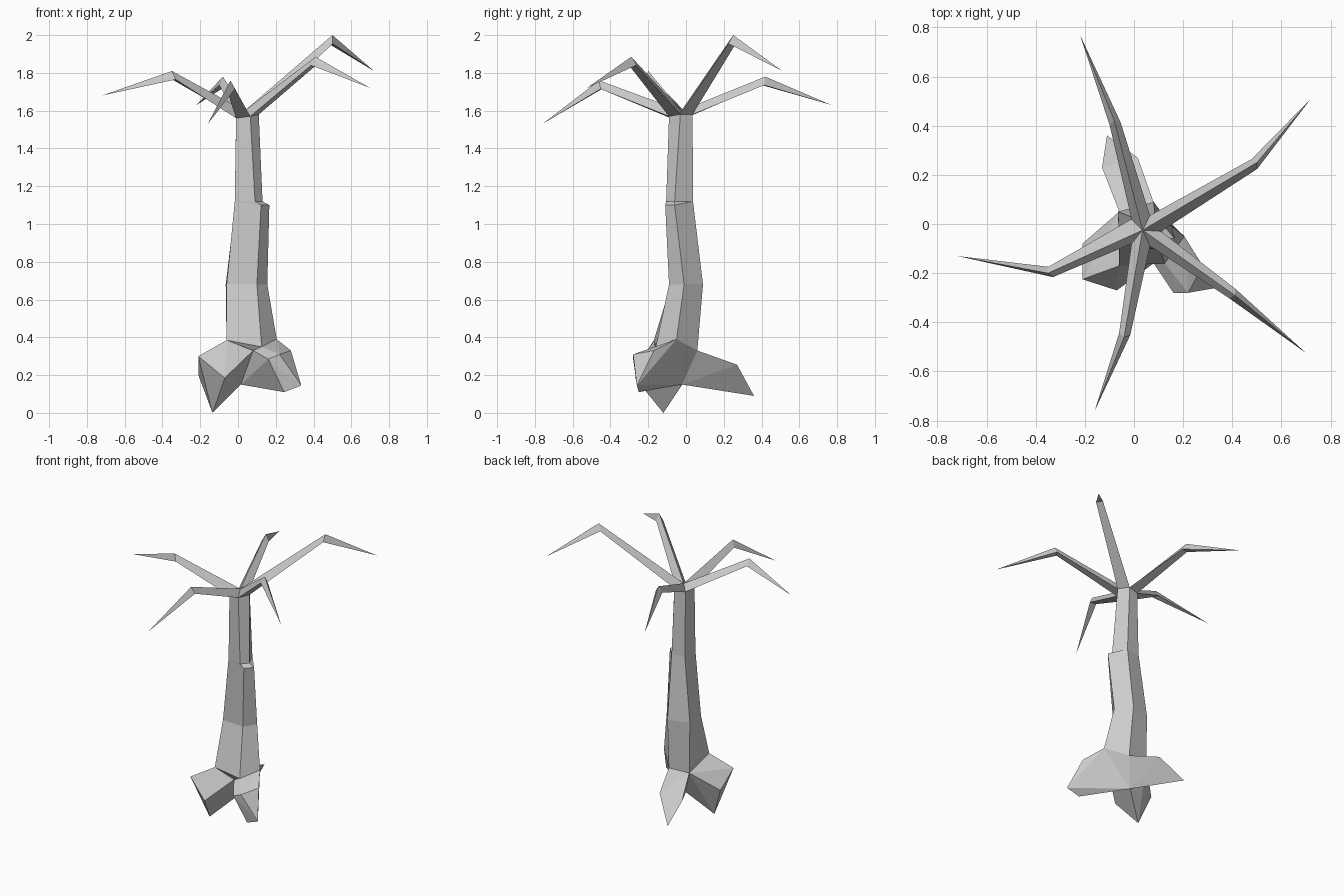
import bpy, bmesh
from mathutils import Vector

if "Cube" in bpy.data.objects:
    bpy.data.objects.remove(bpy.data.objects["Cube"])

def make_object(name, bm):
    bmesh.ops.remove_doubles(bm, verts=bm.verts[:], dist=0.0005)
    bmesh.ops.recalc_face_normals(bm, faces=bm.faces[:])
    mesh = bpy.data.meshes.new(name)
    bm.to_mesh(mesh)
    bm.free()
    ob = bpy.data.objects.new(name, mesh)
    bpy.context.collection.objects.link(ob)
    return ob

# Five-sided trunk rings, from crown to base (corner order: right, back right, back left, front left, front)
crown = [(0.11, -0.03, 1.58), (0.065, 0.035, 1.58), (-0.01, 0.02, 1.57), (-0.01, -0.08, 1.56), (0.065, -0.09, 1.57)]
upper = [(0.13, -0.06, 1.12), (0.085, 0.037, 1.12), (-0.012, 0.03, 1.12), (-0.017, -0.08, 1.12), (0.09, -0.105, 1.12)]
ledge = [(0.166, -0.06, 1.10)] + upper[1:4] + [(0.122, -0.11, 1.10)]
middle = [(0.155, -0.01, 0.68), (0.08, 0.09, 0.68), (-0.065, 0.05, 0.68), (-0.06, -0.08, 0.68), (0.10, -0.09, 0.68)]
base = [(0.205, -0.05, 0.39), (0.09, 0.06, 0.33), (-0.06, 0.05, 0.33), (-0.06, -0.17, 0.385), (0.125, -0.16, 0.35)]
under = (0.015, -0.02, 0.15)
crotch = (0.08, -0.16, 0.33)

# Trunk with its raised bark slab
bm = bmesh.new()
rings = [[bm.verts.new(p) for p in r] for r in (crown, upper, ledge, middle, base)]
foot = bm.verts.new(under)
for a, b in zip(rings, rings[1:]):
    for i in range(5):
        j = (i + 1) % 5
        if a is rings[1] and i in (1, 2):
            continue
        quad = [a[i], a[j], b[j], b[i]]
        bm.faces.new(quad)
for i in range(5):
    bm.faces.new([rings[-1][i], rings[-1][(i + 1) % 5], foot])
make_object("trunk", bm)

# Roots: solid wedges from the trunk base to a blunt end
def root(name, points):
    bm = bmesh.new()
    for p in points:
        bm.verts.new(p)
    bmesh.ops.convex_hull(bm, input=bm.verts[:])
    make_object(name, bm)

root("front_left_root", [base[2], base[3], crotch, under, (-0.21, -0.225, 0.30),
                         (-0.07, -0.27, 0.185), (-0.135, -0.12, 0.0), (-0.21, -0.08, 0.20)])
root("front_right_root", [base[0], base[4], crotch, under, (0.16, -0.28, 0.285), (0.22, -0.28, 0.31),
                          (0.335, -0.26, 0.145), (0.245, -0.25, 0.11), (0.28, -0.17, 0.33)])
root("back_root", [base[1], base[2], under, (-0.11, 0.36, 0.09), (0.015, 0.27, 0.255), (-0.13, 0.23, 0.22)])

# Branches: triangular limbs growing from each crown side, bent at an elbow
hub = Vector((0.035, -0.025, 1.60))
limbs = [((0.50, 0.25, 2.0), (0.72, 0.51, 1.81)),
         ((-0.08, 0.42, 1.78), (-0.22, 0.77, 1.63)),
         ((-0.35, -0.20, 1.81), (-0.72, -0.13, 1.68)),
         ((-0.04, -0.46, 1.76), (-0.16, -0.76, 1.53)),
         ((0.41, -0.29, 1.885), (0.70, -0.525, 1.72))]
for i, (elbow, tip) in enumerate(limbs):
    top = Vector(elbow)
    out = top - hub
    side = Vector((-out.y, out.x, 0)).normalized() * 0.023
    low = top - Vector((out.x, out.y, 0)).normalized() * 0.012 - Vector((0, 0, 0.045))
    bm = bmesh.new()
    start = [bm.verts.new(p) for p in (hub, crown[i], crown[(i + 1) % 5])]
    bend = [bm.verts.new(p) for p in (top, low - side, low + side)]
    end = bm.verts.new(tip)
    for k in range(3):
        m = (k + 1) % 3
        bm.faces.new([start[k], start[m], bend[m], bend[k]])
        bm.faces.new([bend[k], bend[m], end])
    make_object("branch_%d" % (i + 1), bm)
